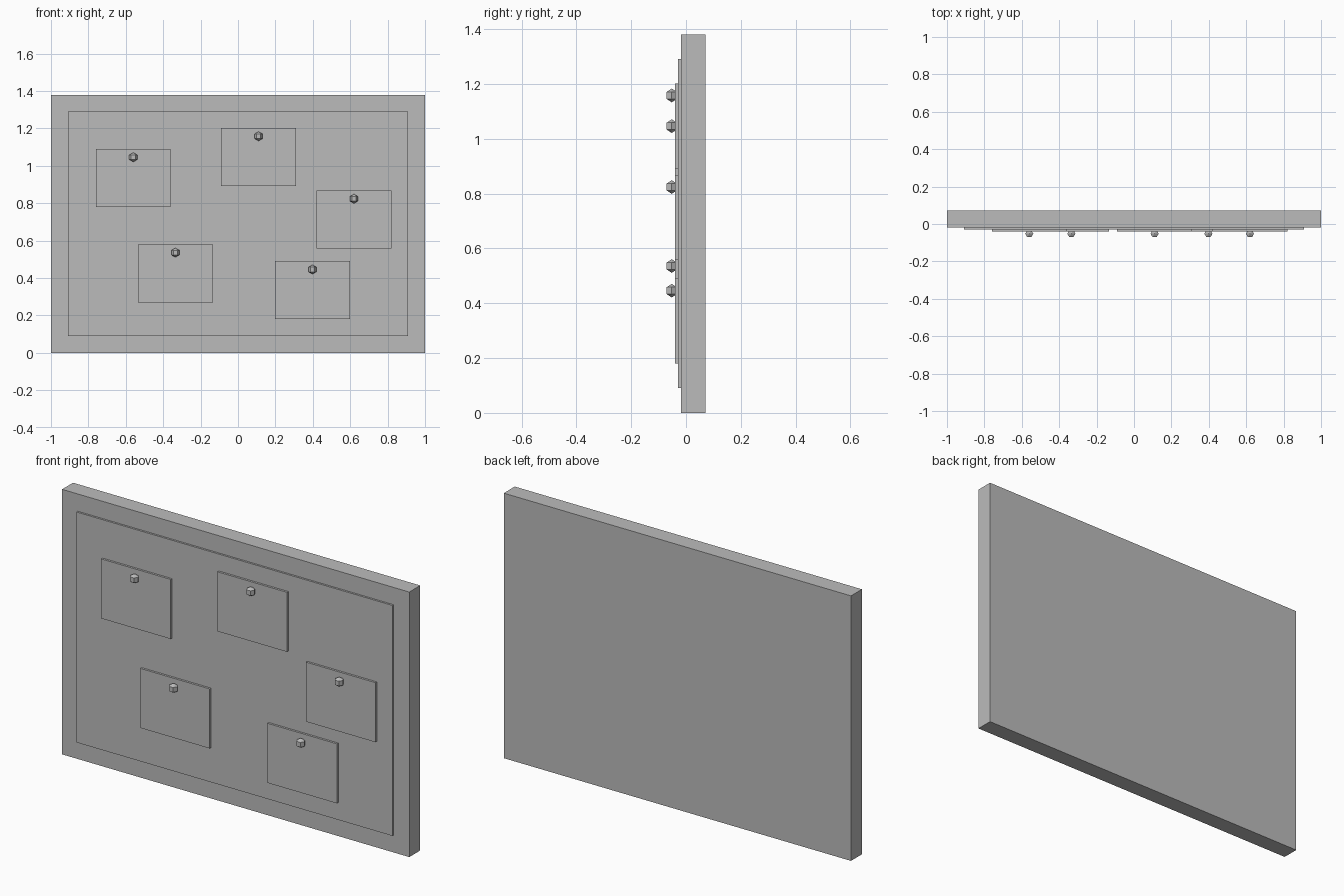
import bpy, bmesh, math
from mathutils import Matrix

if "Cube" in bpy.data.objects:
    bpy.data.objects.remove(bpy.data.objects["Cube"])

grey = bpy.data.materials.new("mid_grey")
grey.diffuse_color = (0.5, 0.5, 0.5, 1)
grey.use_nodes = True
grey.node_tree.nodes["Principled BSDF"].inputs["Base Color"].default_value = grey.diffuse_color


def finish(name, bm):
    mesh = bpy.data.meshes.new(name)
    bm.to_mesh(mesh)
    bm.free()
    mesh.materials.append(grey)
    obj = bpy.data.objects.new(name, mesh)
    bpy.context.collection.objects.link(obj)
    return obj


def box(name, x, z, width, height, y0, y1):
    """Box centred on (x, z), spanning y0..y1."""
    bm = bmesh.new()
    bmesh.ops.create_cube(bm, size=1, matrix=Matrix.Translation((x, (y0 + y1) / 2, z))
                          @ Matrix.Diagonal((width, y1 - y0, height, 1)))
    return finish(name, bm)


def pin(name, x, z):
    """Low-poly six-sided ball with a corner on the x axis."""
    bm = bmesh.new()
    bmesh.ops.create_uvsphere(bm, u_segments=6, v_segments=3, radius=0.025,
                              matrix=Matrix.Translation((x, -0.052, z))
                              @ Matrix.Rotation(math.pi / 2, 4, 'Z'))
    return finish(name, bm)


# Backing board and raised pinning surface
box("board", 0, 0.69, 2.0, 1.38, -0.019, 0.071)
box("pinning_panel", 0, 0.69, 1.82, 1.2, -0.029, -0.019)

# Notes, each held by a pin near its top edge
notes = [(-0.56, 0.935), (0.11, 1.047), (0.62, 0.713), (-0.335, 0.425), (0.398, 0.335)]
for i, (x, z) in enumerate(notes, 1):
    box(f"note_{i}", x, z, 0.4, 0.31, -0.04, -0.029)
    pin(f"pin_{i}", x, z + 0.111)
